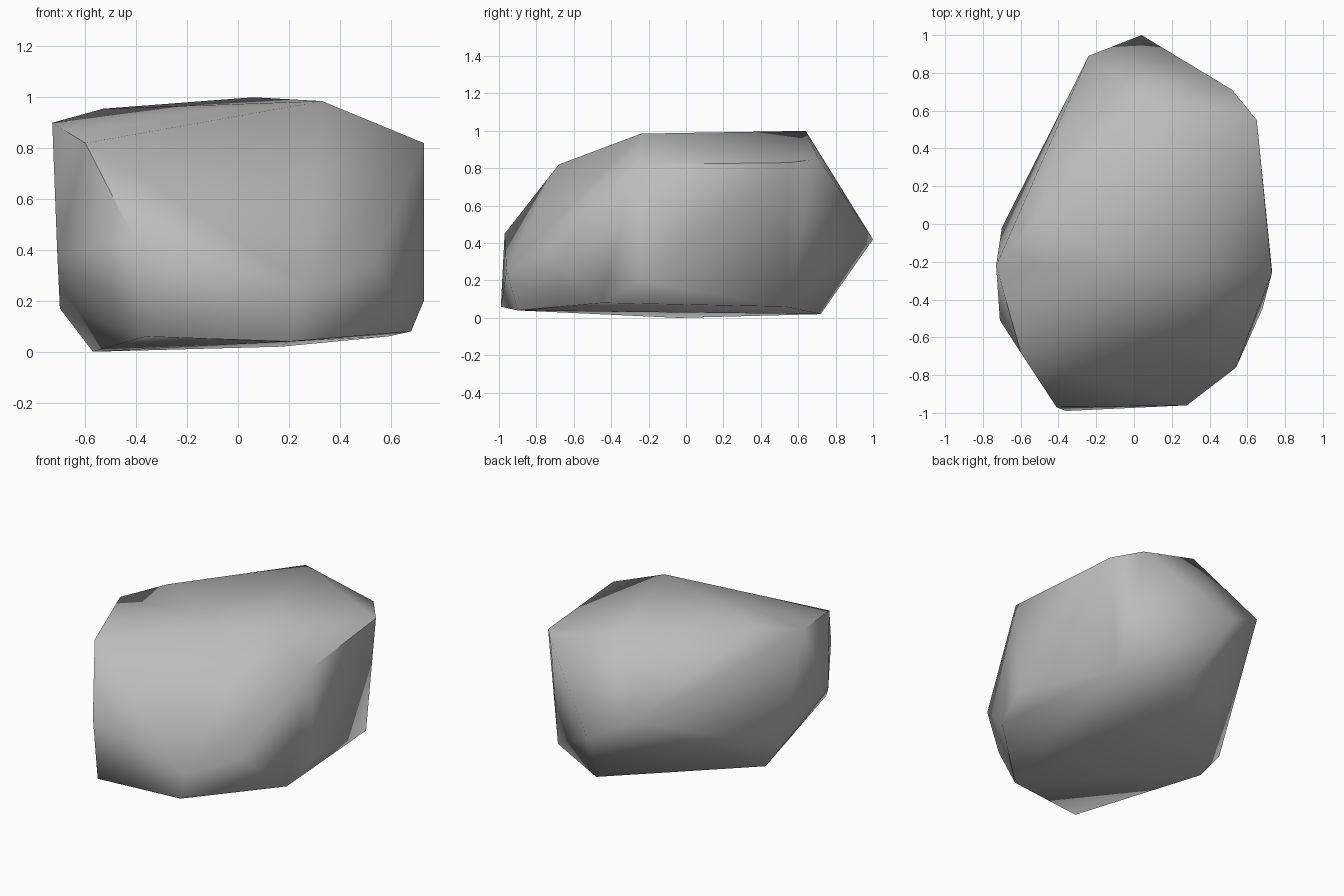
import bpy
import bmesh
import math
from mathutils import Vector

default_cube = bpy.data.objects.get("Cube")
if default_cube:
    bpy.data.objects.remove(default_cube, do_unlink=True)


def make_material(name, colour):
    """Plain flat colour for the viewport and for renders."""
    material = bpy.data.materials.new(name)
    material.use_nodes = True
    material.diffuse_color = colour
    shader = material.node_tree.nodes["Principled BSDF"]
    shader.inputs["Base Color"].default_value = colour
    shader.inputs["Roughness"].default_value = 0.9
    return material


def make_hull(name, corners, material):
    """Wrap a set of corner points in a tight convex skin."""
    mesh = bpy.data.meshes.new(name)
    bm = bmesh.new()
    for corner in corners:
        bm.verts.new(Vector(corner))
    hull = bmesh.ops.convex_hull(bm, input=bm.verts[:])
    loose = {v for v in hull["geom_interior"] + hull["geom_unused"]
             if isinstance(v, bmesh.types.BMVert)}
    bmesh.ops.delete(bm, geom=list(loose), context="VERTS")
    bmesh.ops.recalc_face_normals(bm, faces=bm.faces[:])
    bm.to_mesh(mesh)
    bm.free()
    mesh.materials.append(material)
    obj = bpy.data.objects.new(name, mesh)
    bpy.context.collection.objects.link(obj)
    return obj


# Crown of the boulder, sloping down towards the front
crown = [
    (.06, .64, 1), (.33, -.24, .985), (-.53, 0, .955),
    (-.73, -.22, .9), (-.6, -.68, .82), (.73, -.26, .82),
    (.65, .55, .83), (.52, .71, .85),
]

# Widest points around the sides, with a pointed back
girth = [
    (.04, 1, .42), (-.24, .89, .57), (-.71, -.51, .38),
    (-.41, -.97, .45), (.28, -.96, .25), (.54, -.76, .35),
    (.73, -.24, .2), (-.7, -.02, .17),
]

# Nearly flat underside
base = [
    (-.36, -.99, .06), (.2, -.9, .04), (.68, -.45, .08),
    (.59, .53, .06), (.17, .72, .02), (-.57, -.04, 0),
]

stone = make_material("stone_grey", (.5, .5, .5, 1))
boulder = make_hull("boulder", crown + girth + base, stone)

# Soft shading over the broad sides, crisp rim round the underside
bpy.ops.object.select_all(action="DESELECT")
boulder.select_set(True)
bpy.context.view_layer.objects.active = boulder
bpy.ops.object.shade_smooth_by_angle(angle=math.radians(60))
